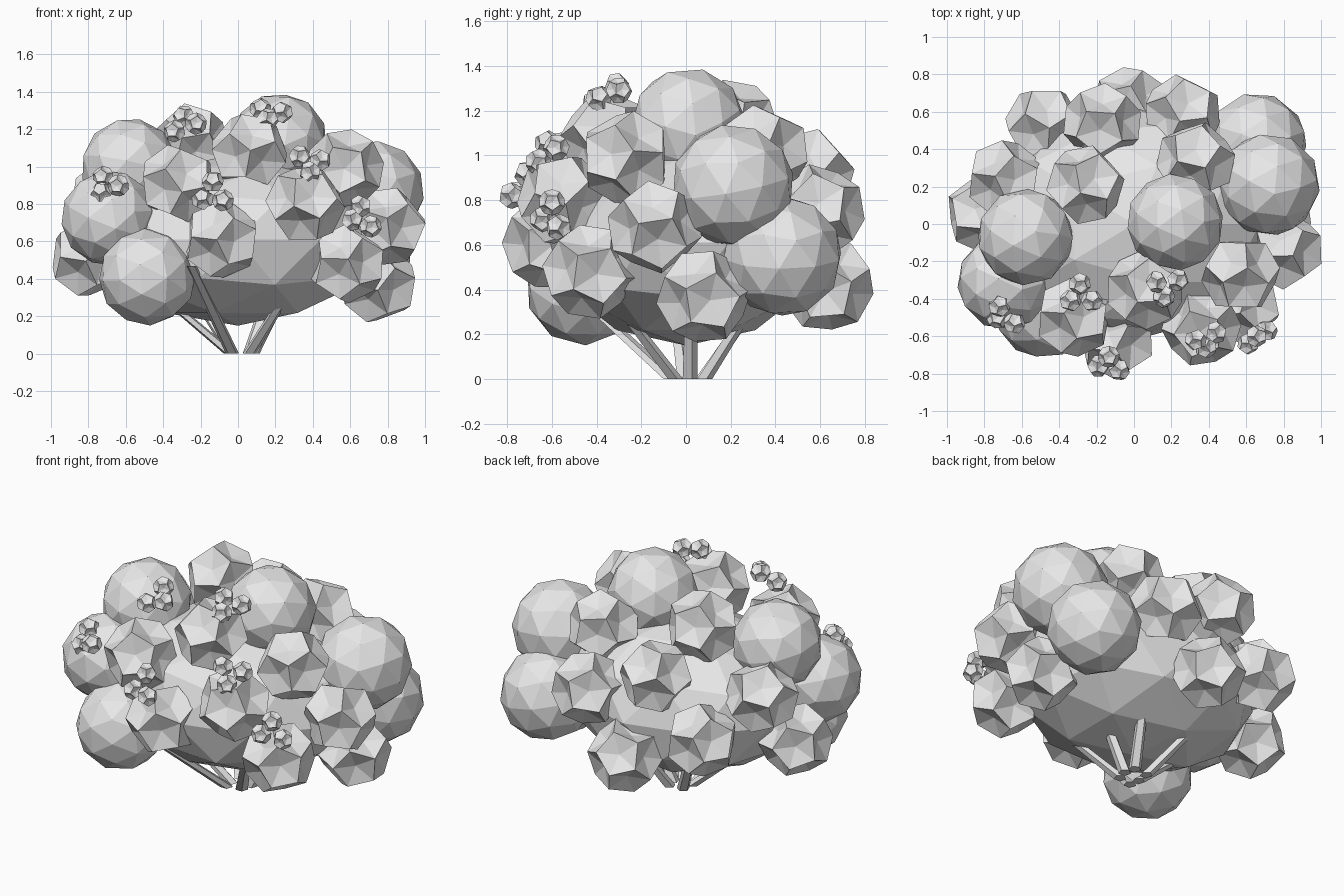
import bpy
import bmesh
import math
import random
from mathutils import Euler, Matrix, Vector

random.seed(4)

default_cube = bpy.data.objects.get("Cube")
if default_cube:
    bpy.data.objects.remove(default_cube, do_unlink=True)

# One plain grey for the whole shrub
GREY = (0.8, 0.8, 0.8, 1.0)
grey = bpy.data.materials.new("plain_grey")
grey.use_nodes = True
grey.diffuse_color = GREY
shader = next(n for n in grey.node_tree.nodes if n.type == "BSDF_PRINCIPLED")
shader.inputs["Base Color"].default_value = GREY


def mesh_from(bm, name):
    mesh = bpy.data.meshes.new(name)
    bmesh.ops.recalc_face_normals(bm, faces=bm.faces[:])
    bm.to_mesh(mesh)
    bm.free()
    mesh.materials.append(grey)
    return mesh


def place(name, mesh, location, scale, turn=True):
    obj = bpy.data.objects.new(name, mesh)
    obj.location = location
    obj.scale = scale if isinstance(scale, tuple) else (scale, scale, scale)
    if turn:
        obj.rotation_euler = Euler([random.uniform(0, math.tau) for axis in "xyz"])
    bpy.context.scene.collection.objects.link(obj)
    return obj


def round_mesh():
    """Faceted ball of unit radius."""
    bm = bmesh.new()
    bmesh.ops.create_icosphere(bm, subdivisions=2, radius=1)
    return mesh_from(bm, "round_leaf_ball")


def dented_mesh():
    """Twelve-sided solid of unit radius with each face pressed in at its centre."""
    seed = bmesh.new()
    bmesh.ops.create_icosphere(seed, subdivisions=1, radius=1)
    corners = [f.calc_center_median().normalized() for f in seed.faces]
    seed.free()
    bm = bmesh.new()
    for corner in corners:
        bm.verts.new(corner)
    bmesh.ops.convex_hull(bm, input=bm.verts[:])
    bmesh.ops.dissolve_limit(bm, angle_limit=0.1, verts=bm.verts[:], edges=bm.edges[:])
    bmesh.ops.recalc_face_normals(bm, faces=bm.faces[:])
    bmesh.ops.poke(bm, faces=bm.faces[:], offset=-0.16)
    return mesh_from(bm, "dented_leaf_clump")


def stem(name, base, tip, radius=0.037, sides=5):
    """Slanted prism cut level at the ground."""
    bm = bmesh.new()
    bmesh.ops.create_cone(bm, cap_ends=True, segments=sides, radius1=radius,
                          radius2=radius * 0.8, depth=1,
                          matrix=Matrix.Translation((0, 0, 0.5)))
    base, tip = Vector(base), Vector(tip)
    for v in bm.verts:
        level = base.lerp(tip, v.co.z)
        v.co = Vector((v.co.x + level.x, v.co.y + level.y, level.z))
    place(name, mesh_from(bm, name), (0, 0, 0), 1.0, turn=False)


ball = round_mesh()
clump = dented_mesh()

# Core of the foliage
place("foliage_core", ball, (0, 0, 0.61), (0.75, 0.62, 0.46), turn=False)

# Large smooth-sided leaf balls
leaf_balls = [
    (-.485, -.46, .41, .26), (-.69, -.31, .725, .257), (-.58, -.07, 1.0, .26),
    (.22, .01, 1.135, .26), (.72, .21, .865, .277), (.655, .43, .55, .272),
]
for x, y, z, r in leaf_balls:
    place("leaf_ball", ball, (x, y, z), r)

# Dented leaf clumps, front and sides
front_clumps = [
    (-.09, -.61, .61), (-.32, -.50, .91), (.06, -.35, 1.08), (.36, -.55, .80),
    (.58, -.43, .48), (.57, -.27, .99), (.80, -.14, .68), (.75, .08, .37),
]
# Dented leaf clumps, back and top
back_clumps = [
    (-.26, .21, 1.13), (-.80, .06, .51), (-.69, .24, .82), (-.17, .54, .92),
    (-.48, .53, .60), (-.02, .63, .42), (.26, .59, .75), (.33, .34, 1.02),
]
for side, spots in (("front", front_clumps), ("back", back_clumps)):
    for spot in spots:
        place(side + "_leaf_clump", clump, spot, 0.215)

# Berries in bunches of three
bunches = {
    "right": [(-.72, -.44, .945), (-.64, -.53, .90), (-.73, -.50, .86)],
    "upper_right": [(-.29, -.32, 1.27), (-.225, -.41, 1.23), (-.34, -.41, 1.19)],
    "top": [(.12, -.31, 1.31), (.235, -.30, 1.29), (.16, -.39, 1.255)],
    "middle": [(-.135, -.71, .92), (-.19, -.76, .825), (-.08, -.78, .82)],
    "upper_left": [(.33, -.62, 1.055), (.44, -.58, 1.035), (.385, -.66, .97)],
    "left": [(.655, -.60, .79), (.61, -.64, .715), (.71, -.57, .68)],
}
for label, spots in bunches.items():
    for spot in spots:
        place(label + "_berry", clump, spot, 0.06)

# Splayed stems
stem("front_stem", (-.03, -.07, 0), (-.25, -.58, .47))
stem("front_left_stem", (.06, -.05, 0), (.25, -.28, .30))
stem("right_stem", (-.04, -.01, 0), (-.43, -.05, .33))
stem("left_stem", (.08, .015, 0), (.25, .02, .33))
stem("back_left_stem", (.06, .08, 0), (.17, .29, .33))
stem("back_right_stem", (-.03, .07, 0), (-.24, .30, .33))
